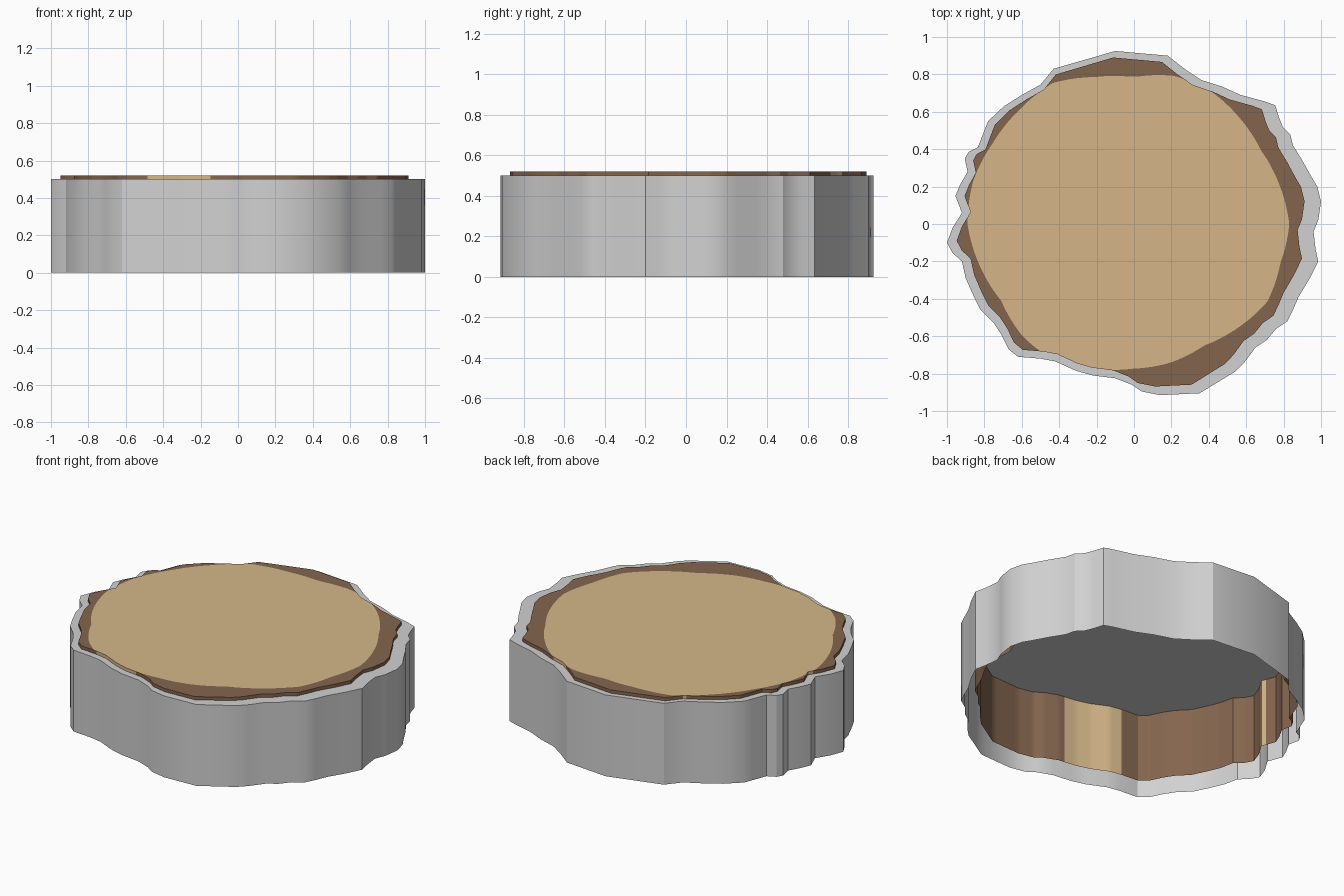
import bpy, bmesh, math
from mathutils import Vector

if "Cube" in bpy.data.objects:
    bpy.data.objects.remove(bpy.data.objects["Cube"])

# Wavy outer outline, clockwise seen from above
OUTLINE = [
    (-.10, .925), (.18, .90), (.27, .83), (.36, .77), (.47, .735), (.57, .69), (.70, .655),
    (.755, .635), (.775, .57), (.795, .52), (.835, .48), (.85, .42), (.90, .34), (.95, .25),
    (.98, .20), (1.0, .12), (.985, .02), (.96, -.04), (.97, -.13), (.985, -.20), (.94, -.29),
    (.88, -.39), (.85, -.46), (.82, -.52), (.76, -.56), (.71, -.62), (.65, -.66), (.59, -.74),
    (.54, -.79), (.35, -.905), (.14, -.915), (.04, -.895), (-.01, -.86), (-.10, -.825),
    (-.22, -.81), (-.31, -.785), (-.42, -.735), (-.50, -.72), (-.62, -.71), (-.67, -.67),
    (-.71, -.59), (-.75, -.53), (-.82, -.46), (-.86, -.38), (-.90, -.29), (-.92, -.20),
    (-.97, -.155), (-1.0, -.10), (-.97, -.02), (-.92, .06), (-.955, .15), (-.93, .21),
    (-.89, .28), (-.905, .35), (-.885, .385), (-.835, .41), (-.80, .50), (-.78, .55),
    (-.695, .63), (-.60, .69), (-.50, .745), (-.43, .83)]

# Radius of the pale patch every 15 degrees, counter-clockwise from +x
PATCH = [.83, .805, .785, .80, .82, .82, .785, .813, .87, .865, .87, .89,
         .89, .855, .82, .845, .845, .80, .773, .766, .75, .785, .825, .81]


def material(name, rgb):
    m = bpy.data.materials.new(name)
    m.diffuse_color = (*rgb, 1)
    m.use_nodes = True
    m.node_tree.nodes["Principled BSDF"].inputs["Base Color"].default_value = m.diffuse_color
    return m


def finish(bm, name, mats):
    bmesh.ops.remove_doubles(bm, verts=bm.verts, dist=1e-5)
    me = bpy.data.meshes.new(name)
    bm.to_mesh(me)
    bm.free()
    for m in mats:
        me.materials.append(m)
    me.shade_smooth()
    me.set_sharp_from_angle(angle=math.radians(30))
    bpy.context.collection.objects.link(bpy.data.objects.new(name, me))


def patch_radius(p):
    t = math.degrees(math.atan2(p.y, p.x)) % 360 / 15
    i = int(t)
    return PATCH[i % 24] + (PATCH[(i + 1) % 24] - PATCH[i % 24]) * (t - i)


def loop(bm, pts, z):
    return [bm.verts.new((p.x, p.y, z)) for p in pts]


outer = [Vector(p) for p in reversed(OUTLINE)]        # counter-clockwise
grey = material("light_grey", (.64, .64, .64))
brown = material("bark_brown", (.23, .13, .076))
tan = material("pale_tan", (.66, .47, .25))

# Outer shell: vertical wall with a flat lid, open underneath
bm = bmesh.new()
low, high = loop(bm, outer, 0), loop(bm, outer, .50)
for i in range(len(outer)):
    j = (i + 1) % len(outer)
    bm.faces.new((low[i], low[j], high[j], high[i]))
bm.faces.new(high)
finish(bm, "outer_shell", [grey])

# Inner core: slightly smaller cup with a pale patch clipped to its rim
inner = [Vector((p.x * .93 - .018, p.y * .956 + .006)) for p in outer]
rim = [a.lerp(b, k / 6) for a, b in zip(inner, inner[1:] + inner[:1]) for k in range(6)]
patch = [p * min(1, patch_radius(p) / p.length) for p in rim]
reach = [patch_radius(p) >= p.length for p in rim]
bm = bmesh.new()
low, high = loop(bm, rim, .08), loop(bm, rim, .52)
edge = [high[i] if reach[i] else bm.verts.new((*patch[i], .52)) for i in range(len(rim))]
for i in range(len(rim)):
    j = (i + 1) % len(rim)
    # Wall is tan only where the patch reaches the rim
    f = bm.faces.new((low[i], low[j], high[j], high[i]))
    f.material_index = int(reach[i] and reach[j])
    # Brown border between patch and rim
    border = list(dict.fromkeys((high[i], high[j], edge[j], edge[i])))
    if len(border) > 2:
        bm.faces.new(border)
bm.faces.new(edge).material_index = 1
finish(bm, "inner_core", [brown, tan])
